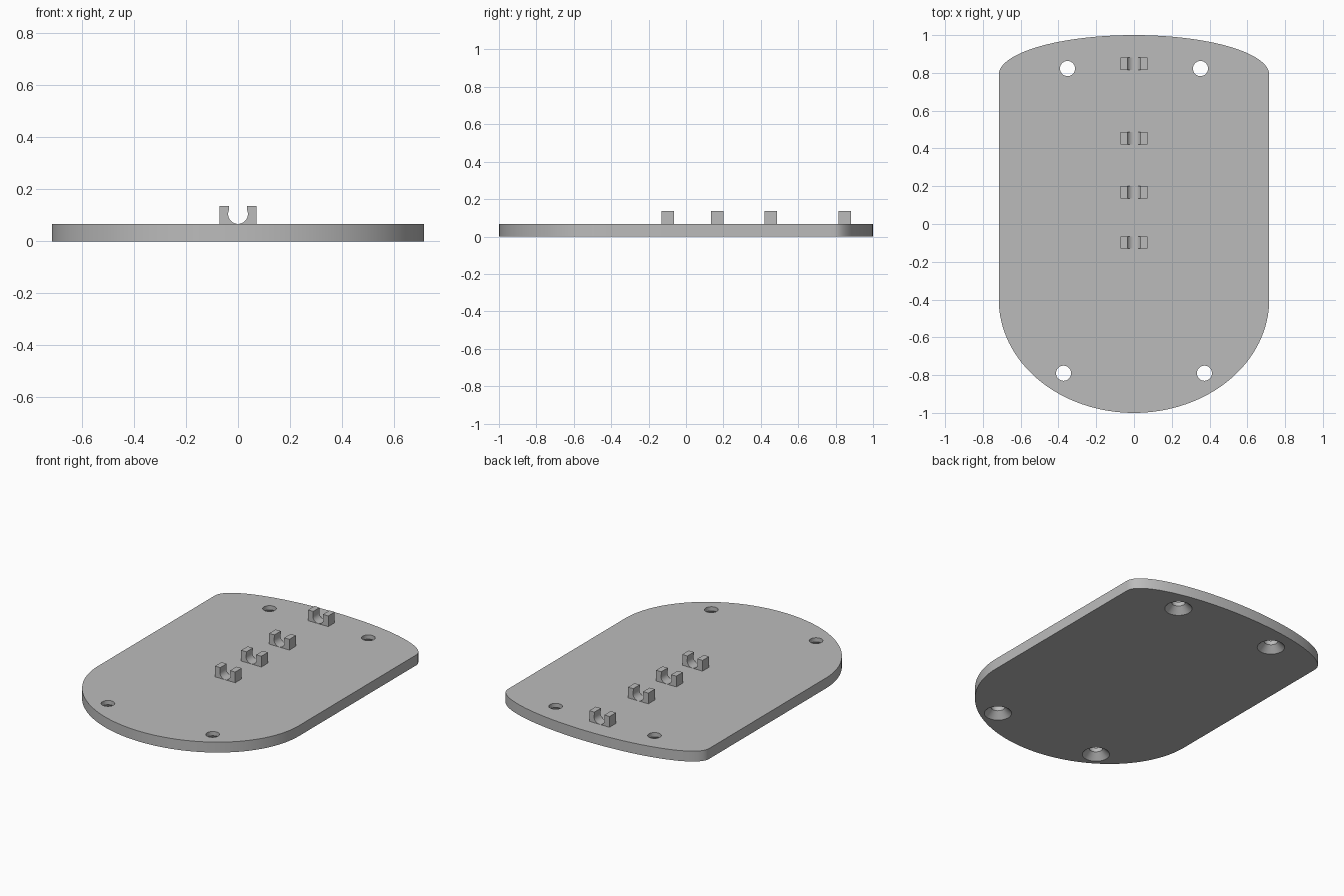
import bpy
import bmesh
from math import sin, cos, pi, asin, radians

if "Cube" in bpy.data.objects:
    bpy.data.objects.remove(bpy.data.objects["Cube"], do_unlink=True)

HALF_W, THICK = 0.716, 0.067
HOLES = [(0.352, 0.823), (0.373, -0.79)]
CLIP_YS = [0.848, 0.453, 0.168, -0.098]

grey = bpy.data.materials.new("plain grey")
grey.use_nodes = True
grey.diffuse_color = (0.5, 0.5, 0.5, 1)
grey.node_tree.nodes["Principled BSDF"].inputs["Base Color"].default_value = (0.5, 0.5, 0.5, 1)


def add_object(name, bm):
    bmesh.ops.recalc_face_normals(bm, faces=bm.faces)
    mesh = bpy.data.meshes.new(name)
    bm.to_mesh(mesh)
    bm.free()
    mesh.materials.append(grey)
    obj = bpy.data.objects.new(name, mesh)
    bpy.context.collection.objects.link(obj)
    return obj


def prism(name, points, direction):
    """Extrude a closed outline along a direction."""
    bm = bmesh.new()
    face = bm.faces.new([bm.verts.new(p) for p in points])
    result = bmesh.ops.extrude_face_region(bm, geom=[face], use_keep_orig=True)
    verts = [v for v in result["geom"] if isinstance(v, bmesh.types.BMVert)]
    bmesh.ops.translate(bm, verts=verts, vec=direction)
    return add_object(name, bm)


def smooth(obj):
    bpy.ops.object.select_all(action="DESELECT")
    obj.select_set(True)
    bpy.context.view_layer.objects.active = obj
    bpy.ops.object.shade_smooth_by_angle(angle=radians(30))


# Base plate: straight sides, shallow elliptical back, deep elliptical front
def half_ellipse(y, ry, start, steps=64):
    angles = [start + pi * i / steps for i in range(steps + 1)]
    return [(HALF_W * cos(a), y + ry * sin(a), 0) for a in angles]


outline = half_ellipse(0.79, 0.21, 0) + half_ellipse(-0.4, 0.6, pi)
plate = prism("base_plate", outline, (0, 0, THICK))

# Screw holes, countersunk from below
bm = bmesh.new()
profile = [(0.09, -0.01), (0.04, 0.04), (0.04, 0.1)]
for hx, hy in HOLES:
    for x in (-hx, hx):
        rings = [[bm.verts.new((x + r * cos(2 * pi * i / 40), hy + r * sin(2 * pi * i / 40), z))
                  for i in range(40)] for r, z in profile]
        for low, high in zip(rings, rings[1:]):
            for i in range(40):
                j = (i + 1) % 40
                bm.faces.new((low[i], low[j], high[j], high[i]))
        bm.faces.new(rings[0])
        bm.faces.new(rings[-1])
cutter = add_object("screw_hole_cutter", bm)
cutter.hide_render = True

cut = plate.modifiers.new("screw_holes", "BOOLEAN")
cut.operation = "DIFFERENCE"
cut.solver = "EXACT"
cut.object = cutter
bpy.context.view_layer.objects.active = plate
bpy.ops.object.modifier_apply(modifier=cut.name)
bpy.data.objects.remove(cutter, do_unlink=True)
smooth(plate)

# Cable clips: blocks with a round channel open at the top
CLIP_W, CLIP_TOP, CLIP_DEPTH = 0.072, 0.136, 0.066
R, LIP, CENTRE_Z = 0.038, 0.035, 0.1055
lip_angle = asin((R * R - LIP * LIP) ** 0.5 / R)
for number, y in enumerate(CLIP_YS, 1):
    front = y - CLIP_DEPTH / 2
    section = [(-CLIP_W, CLIP_TOP), (-CLIP_W, 0.06), (CLIP_W, 0.06), (CLIP_W, CLIP_TOP), (LIP, CLIP_TOP)]
    for i in range(33):
        a = lip_angle - (pi + 2 * lip_angle) * i / 32
        section.append((R * cos(a), CENTRE_Z + R * sin(a)))
    section.append((-LIP, CLIP_TOP))
    clip = prism(f"cable_clip_{number}", [(x, front, z) for x, z in section], (0, CLIP_DEPTH, 0))
    smooth(clip)
